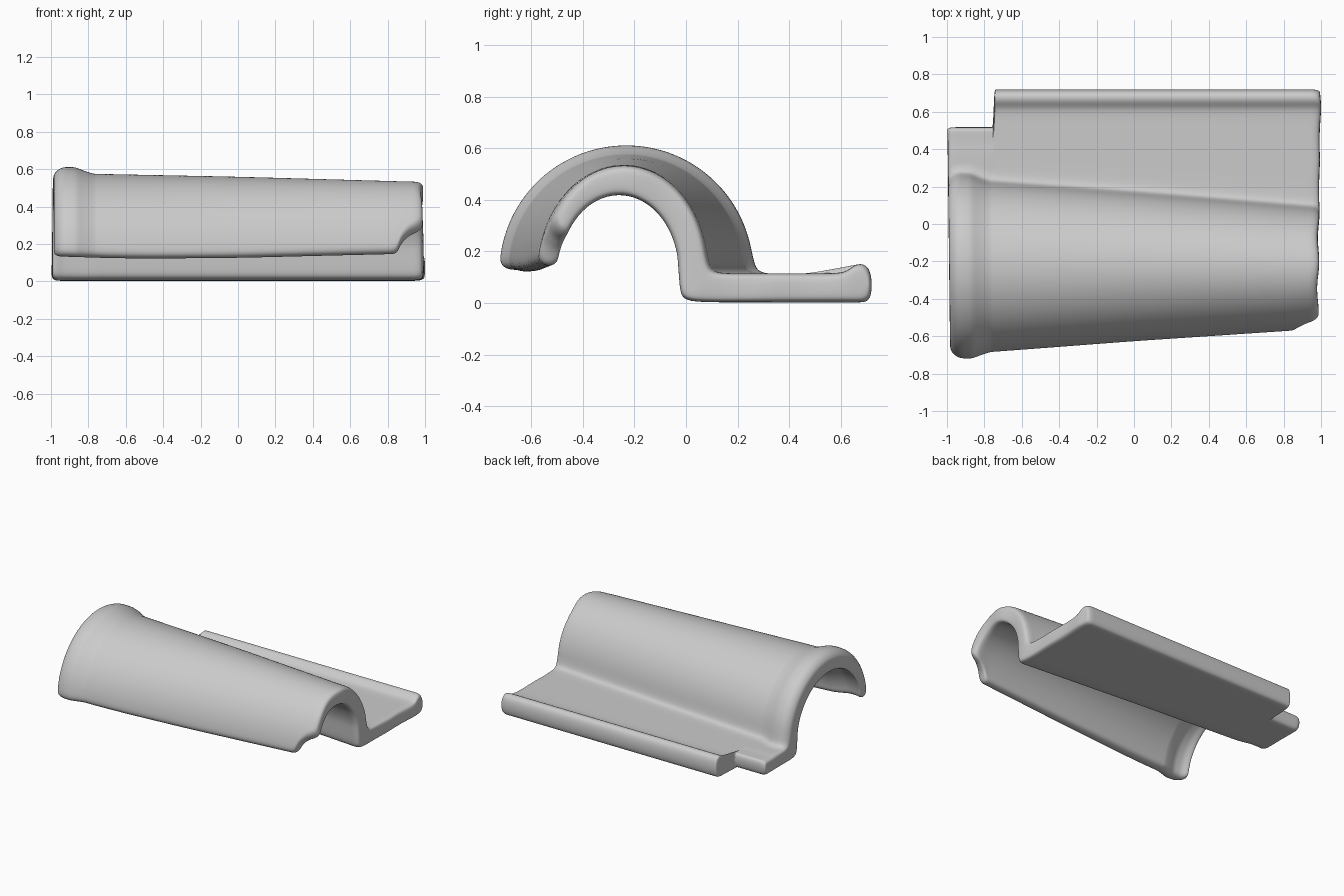
import bpy, bmesh
from math import sin, cos, radians, degrees, asin

if "Cube" in bpy.data.objects:
    bpy.data.objects.remove(bpy.data.objects["Cube"])


def lerp_table(x, pts):
    """Piecewise linear lookup through (x, value) pairs."""
    if x <= pts[0][0]:
        return pts[0][1]
    for (a, va), (b, vb) in zip(pts, pts[1:]):
        if x <= b:
            return va + (vb - va) * (x - a) / (b - a)
    return pts[-1][1]


BEAD = [(-1, 0.0), (-0.985, 0.012), (-0.95, 0.033), (-0.88, 0.034), (-0.83, 0.014), (-0.78, 0)]
LEFT = [(-0.8, -0.69), (0, -0.63), (0.87, -0.575), (1, -0.56)]
RIGHT = [(-1, 0.232), (-0.8, 0.222), (0, 0.165), (1, 0.083)]
TOP = [(-1, 0.58), (0, 0.56), (1, 0.532)]
TIP = [(-1, 0.15), (-0.6, 0.135), (0, 0.14), (0.86, 0.165), (0.89, 0.24), (0.93, 0.29), (1, 0.33)]
ARC = 26


def section(x, e):
    """Paired upper and lower points of the tile profile; e rounds off the ends."""
    t = (x + 1) / 2
    b = lerp_table(x, BEAD)
    yl, yr = lerp_table(x, LEFT) - b, lerp_table(x, RIGHT) + b
    top = lerp_table(x, TOP) + b
    zc = 0.12
    thick = 0.115 + b * 0.5
    il, ir = yl + 0.095 - 0.02 * t, yr - thick
    up, low = [], []

    # barrel arch
    s = (lerp_table(x, TIP) - zc) / (top - zc)
    a0 = 180 - degrees(asin(s)) - e * 120
    a1 = 10
    for i in range(ARC + 1):
        a = radians(a0 + (a1 - a0) * i / ARC)
        up.append(((yl + yr) / 2 + (yr - yl) / 2 * cos(a), zc + (top - zc) * sin(a)))
        low.append(((il + ir) / 2 + (ir - il) / 2 * cos(a), zc + (top - thick - zc) * sin(a)))
    a = radians(a0 + 4)
    tip = ((yl + il) / 2 + (1 - abs(cos(a))) * 0.3, (up[0][1] + low[0][1]) / 2 - 0.018)

    # valley where the arch meets the flat pan
    up += [(yr + 0.005, 0.145), (yr + 0.02, 0.124), (yr + 0.05, 0.115)]
    low += [(ir + 0.003, 0.06), (ir + 0.012, 0.02), (ir + 0.05, 0.004)]

    # flat pan and raised rim (rim absent on the notched end)
    full = x > -0.751
    ymax = (0.722 if full else 0.52) - e * 0.5
    rim = 1 if full else 0
    ya, yb = yr + 0.05, ymax - 0.13
    for f in (0.25, 0.5, 0.75, 1):
        up.append((ya + (yb - ya) * f, 0.115))
        low.append((ir + 0.05 + (yb - ir - 0.05) * f, 0.003))
    for d, h in ((0.095, 0.013), (0.065, 0.04), (0.03, 0.04), (0.008, 0.015)):
        up.append((ymax - d, 0.112 + h * rim))
        low.append((ymax - d, 0.003 if d > 0.01 else 0.015))
    edge = (ymax, 0.07)

    # draw the two skins together to soften the tile ends
    for i, (p, q) in enumerate(zip(up, low)):
        k = e / max(0.05, ((p[0] - q[0]) ** 2 + (p[1] - q[1]) ** 2) ** 0.5)
        dy, dz = (q[0] - p[0]) * k, (q[1] - p[1]) * k
        up[i], low[i] = (p[0] + dy, p[1] + dz), (q[0] - dy, q[1] - dz)
    return up, low, tip, edge


stations = [(-1, 0.024), (-0.994, 0.009), (-0.975, 0.0)]
stations += [(x, 0) for x in (-0.945, -0.91, -0.88, -0.85, -0.82, -0.78, -0.762, -0.755,
                              -0.747, -0.74, -0.7, -0.5, -0.25, 0, 0.25, 0.5, 0.7,
                              0.82, 0.86, 0.875, 0.89, 0.91, 0.935)]
stations += [(0.965, 0.0), (0.988, 0.008), (0.997, 0.024)]

# roof tile: loft the profile along x
bm = bmesh.new()
rings = []
for x, e in stations:
    up, low, tip, edge = section(x, e)
    loop = [tip] + up + [edge] + low[::-1]
    ring = []
    for y, z in loop:
        wob = 0.005 * sin(y * 23) if x > 0.95 else 0
        ring.append(bm.verts.new((x * (1 + 0.012 * (y - 0.7)) + wob, y, z)))
    rings.append(ring)
n = len(rings[0])
for r, s in zip(rings, rings[1:]):
    for i in range(n):
        j = (i + 1) % n
        bm.faces.new((r[i], r[j], s[j], s[i]))

# end caps joining upper and lower skins
m = (n - 2) // 2
for r in (rings[0], rings[-1]):
    for i in range(1, m):
        bm.faces.new((r[i], r[i + 1], r[n - i - 1], r[n - i]))
    bm.faces.new((r[0], r[1], r[n - 1]))
    bm.faces.new((r[m], r[m + 1], r[m + 2]))
bmesh.ops.recalc_face_normals(bm, faces=bm.faces)
mesh = bpy.data.meshes.new("roof_tile")
bm.to_mesh(mesh)
bm.free()
for p in mesh.polygons:
    p.use_smooth = True
tile = bpy.data.objects.new("roof_tile", mesh)
bpy.context.collection.objects.link(tile)
sub = tile.modifiers.new("soften", 'SUBSURF')
sub.levels = sub.render_levels = 2
